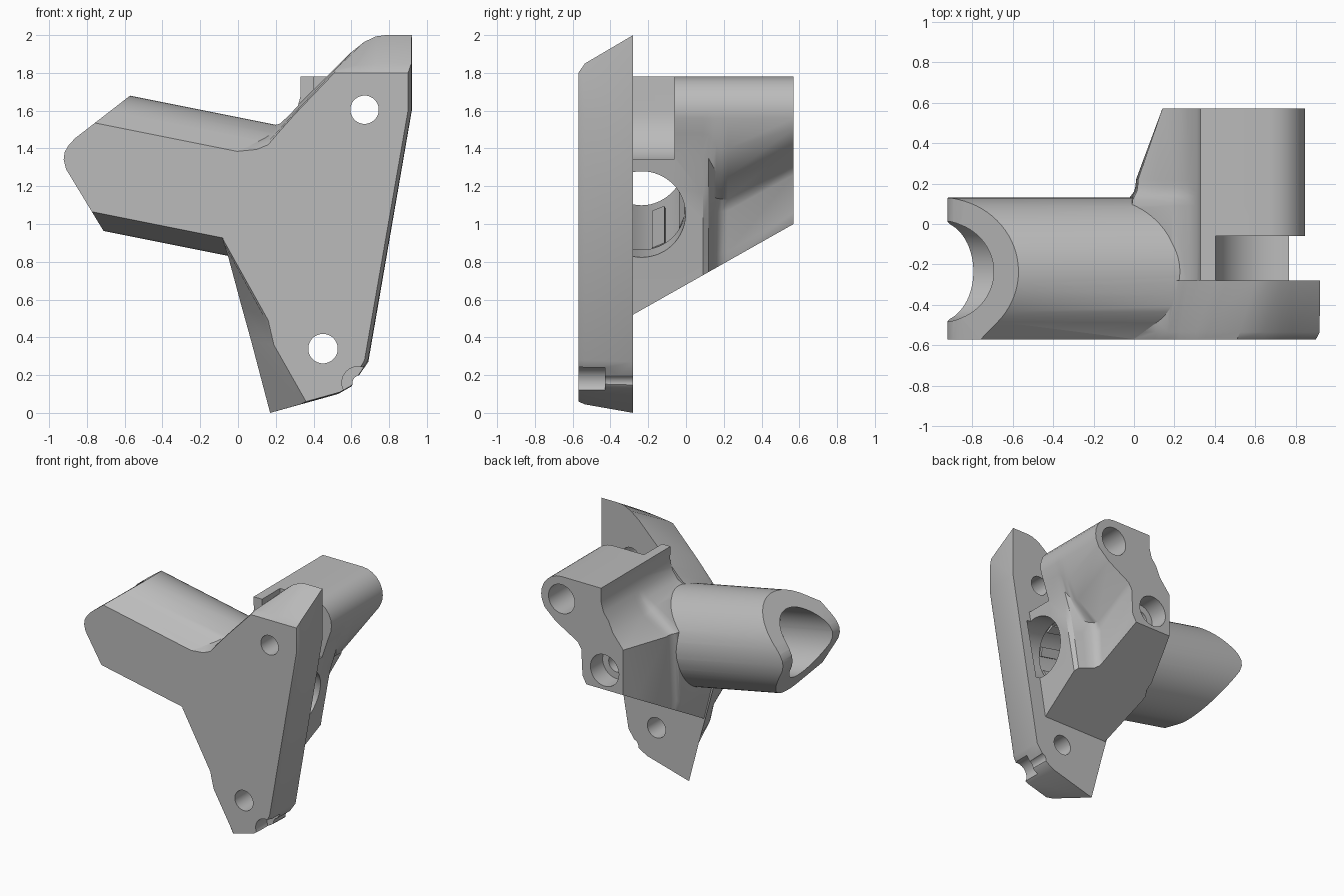
import bpy, bmesh, math
from mathutils import Vector, Matrix

if "Cube" in bpy.data.objects:
    bpy.data.objects.remove(bpy.data.objects["Cube"], do_unlink=True)

grey = bpy.data.materials.new("plain grey")
grey.use_nodes = True
grey.diffuse_color = (0.5, 0.5, 0.5, 1)
grey.node_tree.nodes["Principled BSDF"].inputs["Base Color"].default_value = grey.diffuse_color


def finish(name, bm):
    bmesh.ops.recalc_face_normals(bm, faces=bm.faces)
    mesh = bpy.data.meshes.new(name)
    bm.to_mesh(mesh)
    bm.free()
    mesh.materials.append(grey)
    ob = bpy.data.objects.new(name, mesh)
    bpy.context.collection.objects.link(ob)
    return ob


def loft(name, sections, cut=None):
    """Skin matching (x, z) outlines, each placed at its own y."""
    bm = bmesh.new()
    rings = [[bm.verts.new((x, y, z)) for x, z in pts] for y, pts in sections]
    n = len(rings[0])
    for a, b in zip(rings, rings[1:]):
        for i in range(n):
            j = (i + 1) % n
            bm.faces.new((a[i], a[j], b[j], b[i]))
    bm.faces.new(rings[0])
    bm.faces.new(rings[-1])
    if cut:
        geom = bm.verts[:] + bm.edges[:] + bm.faces[:]
        bmesh.ops.bisect_plane(bm, geom=geom, plane_co=cut[0], plane_no=cut[1], clear_outer=True)
        bmesh.ops.holes_fill(bm, edges=[e for e in bm.edges if e.is_boundary])
    return finish(name, bm)


def mix(a, b, t):
    return [(p[0] + (q[0] - p[0]) * t, p[1] + (q[1] - p[1]) * t) for p, q in zip(a, b)]


def arc(x, z, r, start, end, steps):
    angles = [math.radians(start + (end - start) * i / steps) for i in range(steps + 1)]
    return [(x + r * math.cos(a), z + r * math.sin(a)) for a in angles]


def prism(pts, y0, y1):
    return loft("cutter", [(y0, pts), (y1, pts)])


def hole(x, z, r, y0, y1):
    return prism(arc(x, z, r, 0, 360, 48)[:-1], y0, y1)


def boolean(ob, tool, op):
    mod = ob.modifiers.new("bool", 'BOOLEAN')
    mod.object, mod.operation, mod.solver = tool, op, 'EXACT'
    bpy.context.view_layer.objects.active = ob
    bpy.ops.object.modifier_apply(modifier=mod.name)
    bpy.data.objects.remove(tool, do_unlink=True)


# Frame of the sloping barrel: local x is up, y runs along the axis, z is frontwards
slope = math.atan(0.2)
AXIS = Vector((math.cos(slope), 0, -math.sin(slope)))
UP = Vector((math.sin(slope), 0, math.cos(slope)))
START = Vector((-0.57, -0.235, 1.307))


def along_barrel(ob):
    m = Matrix((UP, AXIS, Vector((0, -1, 0)))).transposed().to_4x4()
    m.translation = START
    ob.data.transform(m)
    if m.determinant() < 0:
        ob.data.flip_normals()
    return ob


# Barrel: round at the back, flat at the front with tangent chamfers
section = [(0.187, 0.335), (-0.277, 0.335)] + arc(0, 0, 0.365, 162.5, 402.8, 50)
barrel = along_barrel(loft("barrel", [(-0.6, section), (0.82, section)]))
tip = [(-0.40, 1.812), (-0.86, 1.456), (-0.895, 1.42), (-0.918, 1.38), (-0.923, 1.34),
       (-0.91, 1.29), (-0.71, 0.96), (-0.55, 0.69), (0.5, 0.69), (0.5, 1.812)]
boolean(barrel, prism(tip, -0.9, 0.5), 'INTERSECT')

# Mounting plate: outline at the back, then at the front
plate_back = [(0.17, 0), (0.53, 0.10), (0.60, 0.14), (0.69, 0.27), (0.92, 1.60), (0.92, 2.0),
              (0.78, 2.0), (0.73, 1.993), (0.67, 1.965), (0.60, 1.91), (0.33, 1.64), (0.27, 1.575),
              (0.22, 1.53), (0.14, 1.51), (-0.03, 1.42), (-0.05, 0.82), (0.02, 0.56), (0.07, 0.38)]
plate_front = [(0.36, 0.06), (0.54, 0.11), (0.60, 0.15), (0.67, 0.28), (0.90, 1.60), (0.90, 1.80),
               (0.80, 1.80), (0.72, 1.80), (0.64, 1.80), (0.51, 1.80), (0.30, 1.58), (0.22, 1.49),
               (0.16, 1.42), (0.10, 1.395), (0, 1.385), (-0.08, 0.92), (0.16, 0.49), (0.19, 0.36)]
plate_mid = [(b[0] + (f[0] - b[0]) * (0.1 if b[0] > 0.68 else 0.84), b[1] + (f[1] - b[1]) * 0.75)
             for b, f in zip(plate_back, plate_front)]
bracket = loft("bracket", [(-0.28, plate_back), (-0.535, plate_mid), (-0.57, plate_front)])

# Rear body: wide near the plate, waisted below the upper boss at the back
boss = arc(0.67, 1.605, 0.175, -15, 90, 7)
ledge = [(0.33, 1.78), (0.332, 1.68), (0.31, 1.60), (0.265, 1.54)]
wide = ([(0.06, 0.45), (0.60, 0.45), (0.66, 0.80), (0.70, 1.02), (0.725, 1.16), (0.77, 1.36), (0.81, 1.48)]
        + boss + ledge + [(0.19, 1.50), (-0.01, 1.35), (-0.035, 0.82)])
waist = ([(0.06, 0.5), (0.45, 0.5), (0.49, 0.85), (0.50, 1.07), (0.53, 1.13), (0.72, 1.25), (0.80, 1.40)]
         + boss + ledge + [(0.21, 1.46), (0.02, 1.35), (0.01, 0.85)])
rear = ([(0.14, 0.9), (0.43, 0.95), (0.49, 1.06), (0.50, 1.26), (0.53, 1.31), (0.72, 1.42), (0.815, 1.505)]
        + boss + ledge + [(0.23, 1.46), (0.14, 1.35), (0.14, 0.98)])
body = loft("rear_body", [
    (-0.28, wide), (0.09, wide), (0.12, mix(wide, waist, 0.12)), (0.14, mix(wide, waist, 0.45)),
    (0.16, mix(wide, waist, 0.78)), (0.19, mix(wide, waist, 0.95)), (0.22, waist), (0.57, rear),
], cut=((0, -0.28, 0.52), (0, 0.565, -1)))
# Open-topped clearance pocket behind the plate
pocket = arc(0.675, 1.6, 0.272, 180, 360, 24) + [(0.947, 1.9), (0.403, 1.9)]
boolean(body, prism(pocket, -0.4, -0.06), 'DIFFERENCE')

boolean(bracket, body, 'UNION')
boolean(bracket, barrel, 'UNION')

# Bore through the barrel, screw holes, counterbores and the small corner notch
bore = arc(0, 0, 0.248, 0, 360, 64)[:-1]
throat = arc(0, 0, 0.232, 0, 360, 64)[:-1]
cutters = [
    along_barrel(loft("bore_cutter", [(-0.6, bore), (1.1, bore)])),
    along_barrel(loft("throat_cutter", [(1.0, throat), (1.34, throat)])),
    hole(0.67, 1.605, 0.075, -0.8, 0.8),
    hole(0.67, 1.605, 0.112, 0.2, 0.8),
    hole(0.45, 0.34, 0.078, -0.8, -0.1),
    hole(0.30, 1.15, 0.122, 0.42, 0.8),
    hole(0.30, 1.15, 0.07, 0.1, 0.8),
    hole(0.635, 0.16, 0.085, -0.8, -0.43),
    hole(0.65, 0.155, 0.045, -0.8, -0.1),
]
for c in cutters:
    boolean(bracket, c, 'DIFFERENCE')

# Raised guide pads lining the bore
bm = bmesh.new()
for i in range(8):
    turn = Matrix.Rotation(math.radians(45 * i + 22.5), 4, 'Y')
    bmesh.ops.create_cube(bm, size=1, matrix=turn @ Matrix.Translation((0.24, 0.58, 0))
                          @ Matrix.Diagonal((0.02, 1.0, 0.07, 1)))
pads = along_barrel(finish("bore_guide_pads", bm))

bpy.ops.object.select_all(action='DESELECT')
bracket.select_set(True)
bpy.context.view_layer.objects.active = bracket
bpy.ops.object.shade_smooth_by_angle(angle=math.radians(32))
